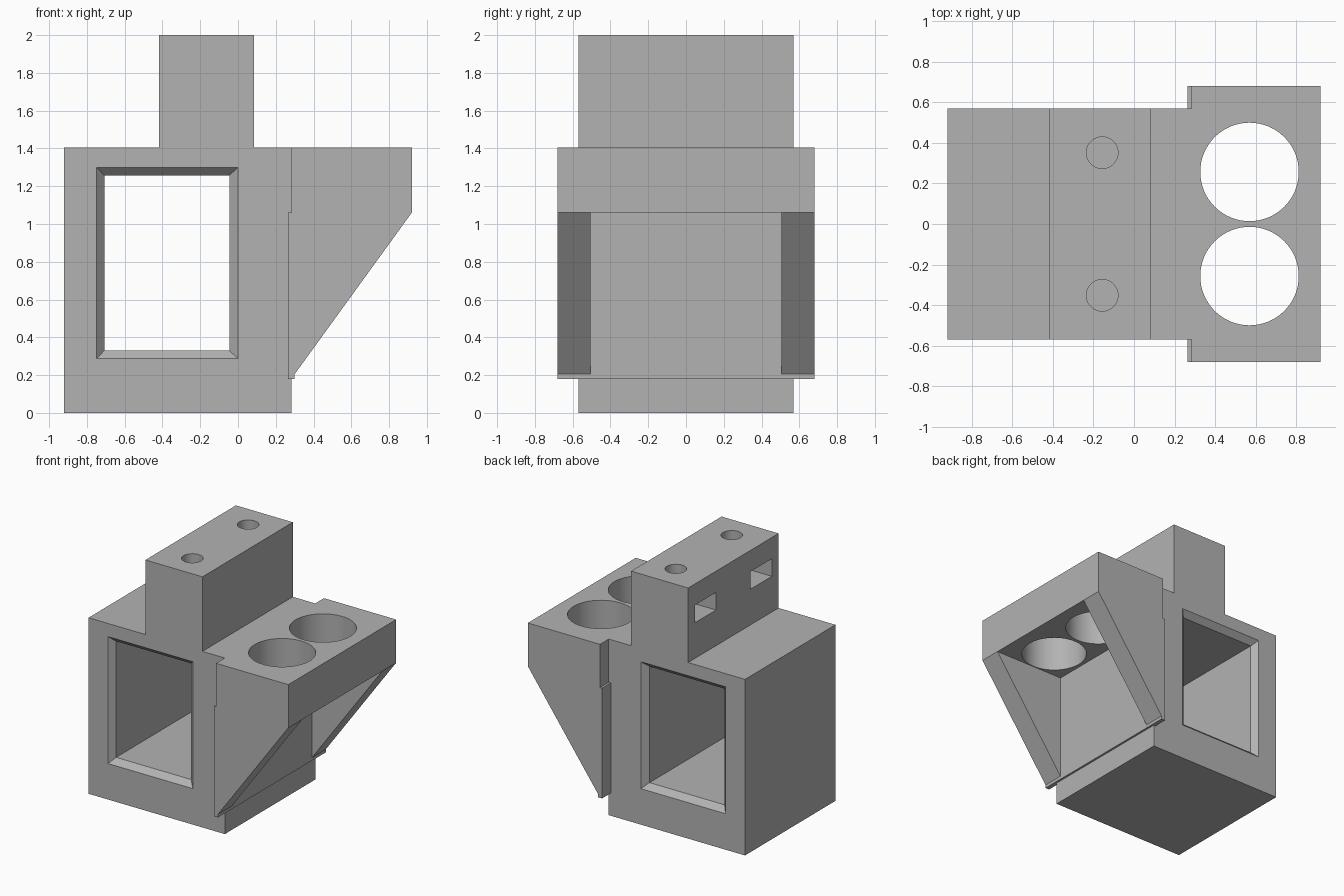
import bpy
import bmesh
from math import radians

cube = bpy.data.objects.get("Cube")
if cube:
    bpy.data.objects.remove(cube, do_unlink=True)

grey = bpy.data.materials.new("plain_grey")
grey.use_nodes = True
colour = (0.45, 0.45, 0.45, 1)
grey.diffuse_color = colour
grey.node_tree.nodes["Principled BSDF"].inputs["Base Color"].default_value = colour


def loft(name, rings):
    """Closed solid skinned through matching rings of points."""
    bm = bmesh.new()
    loops = [[bm.verts.new(p) for p in ring] for ring in rings]
    n = len(loops[0])
    for a, b in zip(loops, loops[1:]):
        for i in range(n):
            j = (i + 1) % n
            bm.faces.new((a[i], a[j], b[j], b[i]))
    bm.faces.new(loops[0])
    bm.faces.new(loops[-1])
    bmesh.ops.recalc_face_normals(bm, faces=bm.faces)
    mesh = bpy.data.meshes.new(name)
    bm.to_mesh(mesh)
    bm.free()
    mesh.materials.append(grey)
    obj = bpy.data.objects.new(name, mesh)
    bpy.context.collection.objects.link(obj)
    return obj


def extrude(name, profile, y0, y1):
    return loft(name, [[(x, y, z) for x, z in profile] for y in (y0, y1)])


def rect(x0, x1, z0, z1):
    return [(x0, z0), (x1, z0), (x1, z1), (x0, z1)]


def cylinder(name, x, y, r, z0, z1):
    bpy.ops.mesh.primitive_cylinder_add(
        vertices=64, radius=r, depth=z1 - z0, location=(x, y, (z0 + z1) / 2))
    obj = bpy.context.object
    obj.name = name
    obj.data.materials.append(grey)
    return obj


def activate(obj):
    bpy.ops.object.select_all(action="DESELECT")
    obj.select_set(True)
    bpy.context.view_layer.objects.active = obj


def cut(obj, cutters):
    for cutter in cutters:
        cutter.hide_render = True
        mod = obj.modifiers.new("cut", "BOOLEAN")
        mod.operation = "DIFFERENCE"
        mod.solver = "EXACT"
        mod.object = cutter
        activate(obj)
        bpy.ops.object.modifier_apply(modifier=mod.name)
        bpy.data.objects.remove(cutter, do_unlink=True)
    activate(obj)
    bpy.ops.object.shade_smooth_by_angle(angle=radians(30))


HALF = 0.57     # half depth of the body
SIDE = 0.283    # plane where the bracket meets the body
STEP = 1.405    # shoulder height

# Body: box with a raised mounting block
body = extrude("body", [(-0.92, 0), (SIDE, 0), (SIDE, STEP), (0.085, STEP), (0.085, 2),
                        (-0.418, 2), (-0.418, STEP), (-0.92, STEP)], -HALF, HALF)

# Window through the body, chamfered at both ends
outer = rect(-0.748, 0, 0.287, 1.3)
inner = rect(-0.708, -0.046, 0.33, 1.257)
stations = [(-0.7, outer), (-HALF, outer), (-0.525, inner),
            (0.525, inner), (HALF, outer), (0.7, outer)]
cutters = [loft("window_cutter", [[(x, y, z) for x, z in shape] for y, shape in stations])]

# Screw holes and the nut slots that cross them
for s in (-1, 1):
    y = s * 0.352
    cutters.append(cylinder("screw_hole_cutter", -0.157, y, 0.078, 1.5, 2.1))
    cutters.append(extrude("nut_slot_cutter", rect(-0.6, -0.03, 1.69, 1.83),
                           y - 0.133, y + 0.133))
cut(body, cutters)

# Bracket: shelf, back plate and two sloping ribs
bracket = extrude("side_bracket", [(0.265, 0.18), (0.3, 0.18), (0.3, 0.205), (0.92, 1.06),
                                   (0.92, STEP), (SIDE, STEP), (SIDE, 1.06), (0.265, 1.06)],
                  -0.68, 0.68)
cutters = [extrude("rib_gap_cutter", rect(0.299, 1.1, 0, 1.06), -0.505, 0.505)]
for s in (-1, 1):
    cutters.append(cylinder("shelf_hole_cutter", 0.57, s * 0.257, 0.243, 0.9, 1.6))
cut(bracket, cutters)
